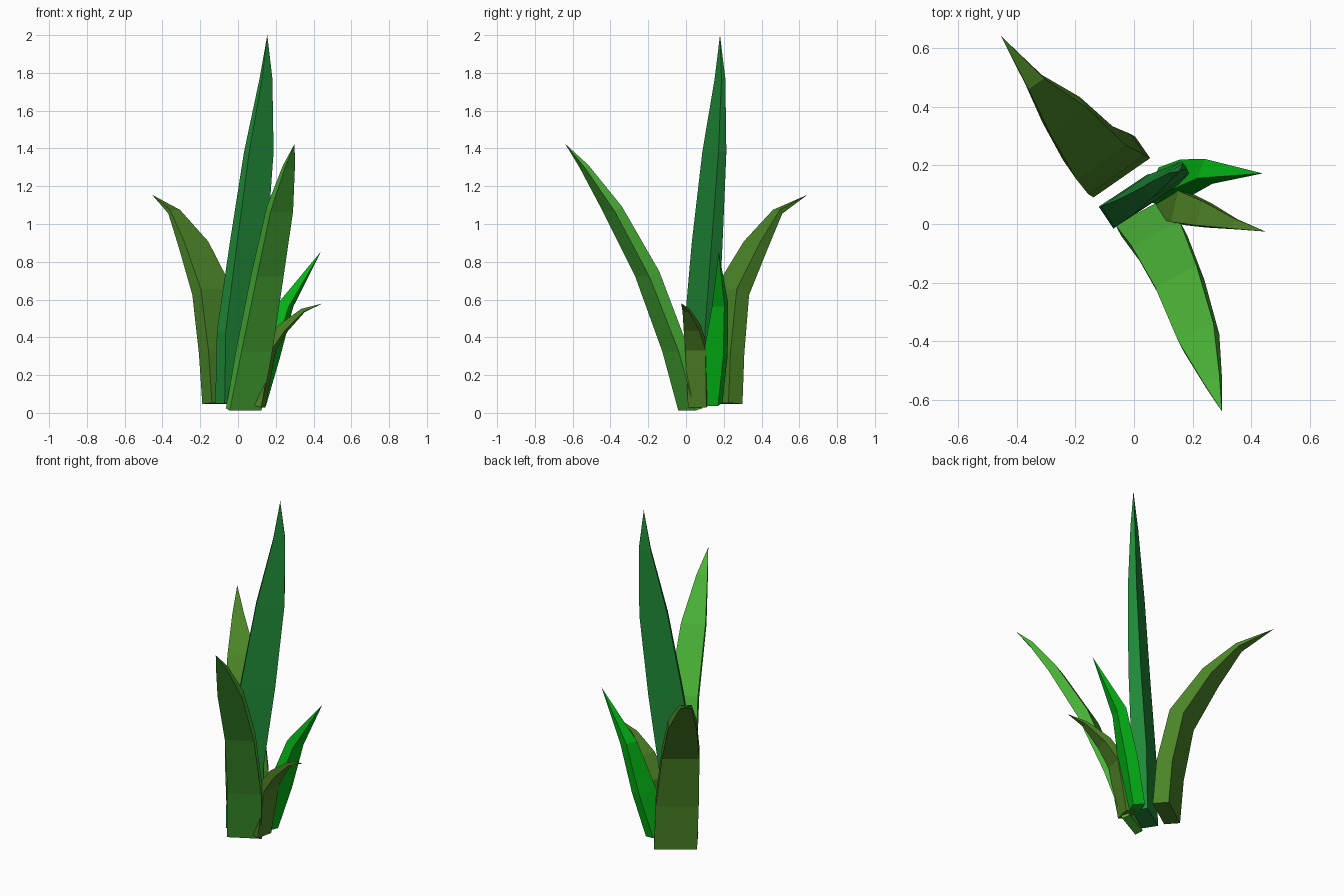
import bpy
from mathutils import Vector


def material(name, rgb):
    m = bpy.data.materials.new(name)
    m.diffuse_color = [(c / 255) ** 2.2 for c in rgb] + [1]
    return m


def blade(name, rgb, side, levels, tip):
    """Four-sided leaf: levels are (x, y, z, width, thickness), closing in a point."""
    side = Vector((*side, 0)).normalized()
    centres = [Vector(l[:3]) for l in levels] + [Vector(tip)]
    verts, faces = [], [(3, 2, 1, 0)]
    for i, (x, y, z, w, t) in enumerate(levels):
        tangent = (centres[i + 1] - centres[max(i - 1, 0)]).normalized()
        depth = tangent.cross(side).normalized() * t / 2
        half = side * w / 2
        c = centres[i]
        verts += [c - half - depth, c + half - depth, c + half + depth, c - half + depth]
        a = 4 * i
        for k in range(4):
            n = (k + 1) % 4
            if i < len(levels) - 1:
                faces.append((a + k, a + n, a + 4 + n, a + 4 + k))
            else:
                faces.append((a + k, a + n, 4 * len(levels)))
    verts.append(centres[-1])
    mesh = bpy.data.meshes.new(name)
    mesh.from_pydata(verts, [], faces)
    mesh.materials.append(material(name + "_green", rgb))
    # consistent outward normals
    import bmesh
    bm = bmesh.new()
    bm.from_mesh(mesh)
    bmesh.ops.recalc_face_normals(bm, faces=bm.faces)
    bm.to_mesh(mesh)
    bm.free()
    bpy.context.collection.objects.link(bpy.data.objects.new(name, mesh))


# tall upright leaf
blade("tall_leaf", (36, 136, 58), (0.83, 0.55), [
    (-0.012, 0.077, 0.05, 0.20, 0.09),
    (-0.005, 0.08, 0.43, 0.20, 0.085),
    (0.055, 0.112, 0.90, 0.19, 0.07),
    (0.11, 0.15, 1.38, 0.155, 0.05),
    (0.148, 0.18, 1.77, 0.065, 0.025)], (0.155, 0.18, 2.0))

# leaf arching to the back left
blade("back_leaf", (76, 132, 43), (0.82, 0.57), [
    (-0.067, 0.195, 0.05, 0.235, 0.09),
    (-0.085, 0.205, 0.32, 0.235, 0.09),
    (-0.135, 0.243, 0.64, 0.205, 0.085),
    (-0.235, 0.37, 0.89, 0.155, 0.06),
    (-0.338, 0.485, 1.065, 0.065, 0.025)], (-0.455, 0.643, 1.155))

# leaf leaning to the front
blade("front_leaf", (76, 178, 58), (0.88, 0.47), [
    (0.03, 0.023, 0.018, 0.19, 0.045),
    (0.087, -0.057, 0.335, 0.185, 0.06),
    (0.157, -0.205, 0.735, 0.16, 0.065),
    (0.222, -0.39, 1.08, 0.135, 0.05),
    (0.27, -0.54, 1.305, 0.06, 0.025)], (0.30, -0.64, 1.425))

# bright short leaf on the right
blade("bright_leaf", (12, 178, 28), (0.35, 0.94), [
    (0.095, 0.125, 0.045, 0.12, 0.07),
    (0.17, 0.155, 0.30, 0.115, 0.07),
    (0.255, 0.18, 0.575, 0.07, 0.06)], (0.44, 0.173, 0.855))

# smallest curled leaf on the right
blade("small_leaf", (78, 128, 42), (0.22, 0.97), [
    (0.105, 0.066, 0.035, 0.10, 0.06),
    (0.163, 0.055, 0.34, 0.11, 0.055),
    (0.24, 0.033, 0.45, 0.085, 0.045),
    (0.345, 0.0, 0.543, 0.035, 0.02)], (0.45, -0.026, 0.58))
